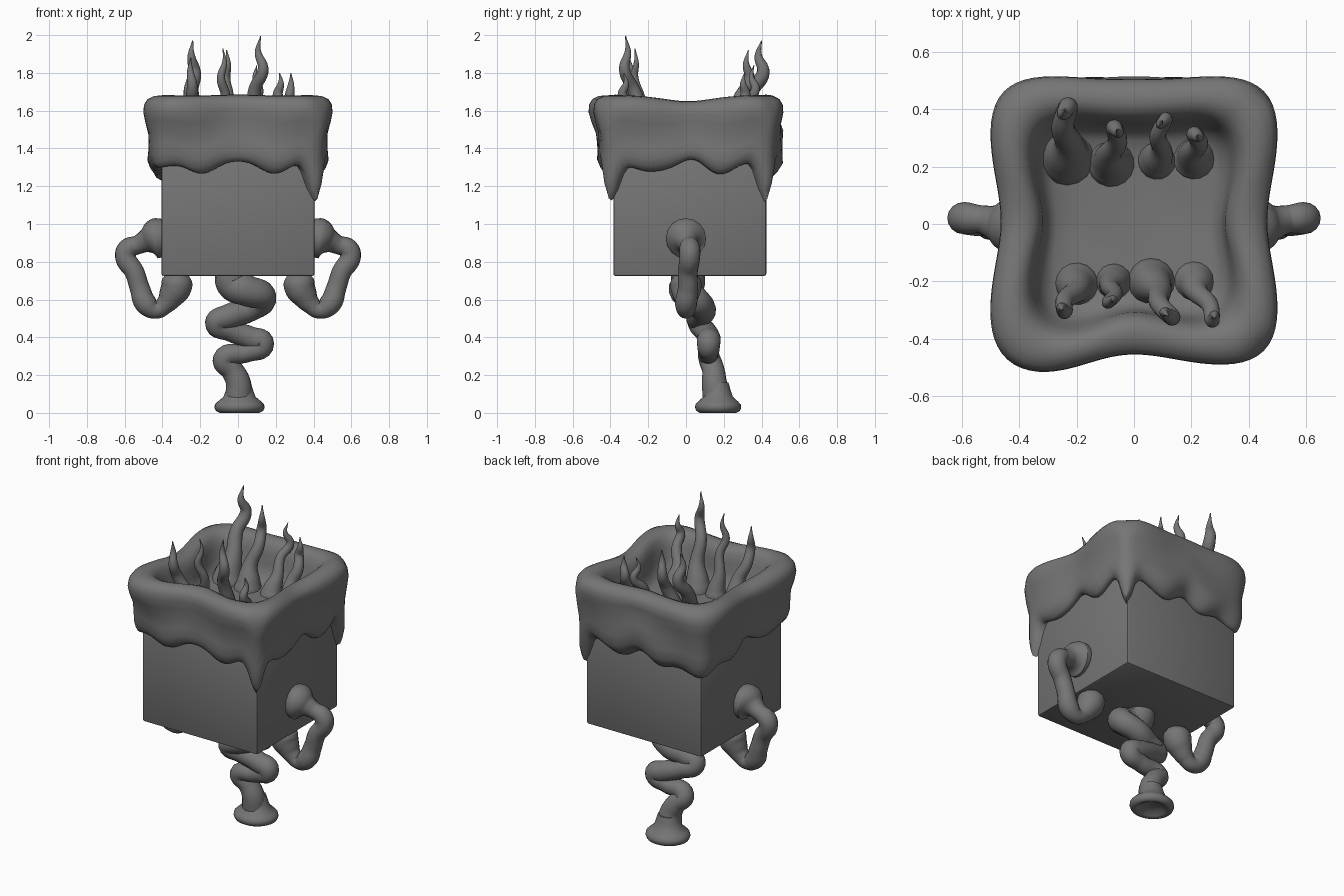
import bpy, bmesh
from math import sin, cos, pi, exp, atan2

cube = bpy.data.objects.get("Cube")
if cube:
    bpy.data.objects.remove(cube, do_unlink=True)

grey = bpy.data.materials.new("dark_grey")
grey.use_nodes = True
grey.diffuse_color = (0.18, 0.18, 0.18, 1)
grey.node_tree.nodes["Principled BSDF"].inputs["Base Color"].default_value = (0.18, 0.18, 0.18, 1)


def smooth(obj, angle):
    bpy.ops.object.select_all(action='DESELECT')
    obj.select_set(True)
    bpy.context.view_layer.objects.active = obj
    if obj.type == 'CURVE':
        bpy.ops.object.convert(target='MESH')
    bpy.ops.object.shade_smooth_by_angle(angle=angle * pi / 180)


def finish(name, bm, angle=40):
    bmesh.ops.recalc_face_normals(bm, faces=bm.faces)
    mesh = bpy.data.meshes.new(name)
    bm.to_mesh(mesh)
    bm.free()
    obj = bpy.data.objects.new(name, mesh)
    bpy.context.collection.objects.link(obj)
    mesh.materials.append(grey)
    smooth(obj, angle)


def tube(name, path, side=1):
    """Round tube through (x, y, z, radius) points."""
    curve = bpy.data.curves.new(name, 'CURVE')
    curve.dimensions = '3D'
    curve.bevel_depth = 1
    curve.bevel_resolution = 6
    curve.resolution_u = 8
    curve.use_fill_caps = True
    spline = curve.splines.new('BEZIER')
    spline.radius_interpolation = 'CARDINAL'
    spline.bezier_points.add(len(path) - 1)
    for p, (x, y, z, r) in zip(spline.bezier_points, path):
        p.co = (x * side, y, z)
        p.radius = r
        p.handle_left_type = p.handle_right_type = 'AUTO'
    curve.materials.append(grey)
    obj = bpy.data.objects.new(name, curve)
    bpy.context.collection.objects.link(obj)
    smooth(obj, 60)


# Box body
bm = bmesh.new()
bmesh.ops.create_cube(bm, size=1)
for v in bm.verts:
    v.co = (v.co.x * 0.81, v.co.y * 0.81 + 0.02, 1.05 + v.co.z * 0.65)
bmesh.ops.bevel(bm, geom=bm.edges[:], offset=0.012, segments=2, affect='EDGES', profile=0.5)
finish("box_body", bm)


# Melted collar: lofted rounded-square rings with a dripping lower edge
def bump(t, centre, width):
    d = atan2(sin(t - centre), cos(t - centre))
    return exp(-(d / width) ** 2)


# (angle in quarter turns, drop, width) of the drips near the corners
DRIPS = [(-0.5, 0.22, 0.085), (0.5, 0.21, 0.075), (1.5, 0.1, 0.2), (-1.5, 0.045, 0.14)]
BACK = pi / 2


def lower_edge(t):
    z = 1.305 + 0.034 * cos(t * 8) + 0.008 * sin(t * 13)
    z -= 0.045 * bump(t, BACK, 0.5)
    return z - sum(d * bump(t, q * pi / 2, w) for q, d, w in DRIPS)


# (half width, squareness, blend from lower edge to rim, corner swell)
RINGS = [(0.385, 16, 0.06, 0), (0.425, 14, 0, 0), (0.442, 13, 0.02, 0), (0.455, 11, 0.08, 0),
         (0.463, 10, 0.18, 0.1), (0.465, 9, 0.32, 0.25), (0.472, 7, 0.5, 0.5), (0.488, 6, 0.65, 0.8),
         (0.499, 5.3, 0.78, 1), (0.497, 5, 0.88, 1), (0.48, 5, 0.95, 1), (0.449, 5, 0.99, 1),
         (0.415, 5, 1, 1), (0.385, 5, 0.97, 1), (0.362, 5, 0.9, 1), (0.348, 5, 0.78, 0.9),
         (0.336, 5, 0.62, 0.7), (0.318, 5, 0.46, 0.5), (0.28, 5, 0.38, 0.3), (0.2, 4, 0.36, 0.1)]
COUNT = 144
bm = bmesh.new()
loops = []
for half, n, blend, swell in RINGS:
    loop = []
    for i in range(COUNT):
        t = 2 * pi * i / COUNT
        c, s = cos(t), sin(t)
        corner = sin(2 * t) ** 2
        r = half / (abs(c) ** n + abs(s) ** n) ** (1 / n)
        r += swell * (0.055 * corner - 0.034 + 0.03 * bump(t, BACK, 0.4))
        r += swell * 0.03 * bump(t, -2.12, 0.25)
        if swell < 0.6 and half > 0.43:
            # Sagging bulges just above the lower edge
            r += 0.035 * bump(t, BACK, 0.55) * min(1, blend * 6)
            r += 0.018 * bump(blend, 0.2, 0.15) * (1 - cos(t * 8)) / 2
        rim = 1.65 + 0.032 * corner + 0.035 * s * s * (1 - corner)
        low = lower_edge(t) if half > 0.38 else 1.3
        loop.append(bm.verts.new((r * c, r * s + 0.01, low + (rim - low) * blend)))
    loops.append(loop)
for a, b in zip(loops, loops[1:]):
    for i in range(COUNT):
        j = (i + 1) % COUNT
        bm.faces.new((a[i], a[j], b[j], b[i]))
bm.faces.new(loops[-1])
finish("melted_collar", bm, 70)

# Tentacles rising from the hollow: base x, base y, tip x, tip y, tip z, base width
TENTACLES = [(-0.235, 0.23, -0.24, 0.40, 1.97, 0.1), (-0.08, 0.21, -0.06, 0.33, 1.92, 0.085),
             (0.08, 0.22, 0.1, 0.36, 1.84, 0.07), (0.21, 0.23, 0.22, 0.31, 1.8, 0.08),
             (-0.2, -0.21, -0.25, -0.3, 1.88, 0.08), (-0.07, -0.2, -0.08, -0.27, 1.93, 0.065),
             (0.06, -0.2, 0.12, -0.32, 1.995, 0.085), (0.21, -0.2, 0.28, -0.33, 1.8, 0.075)]
# (fraction of height, fraction of lean, sideways sway, relative width)
STEPS = [(0, 0, 0, 1), (0.1, 0.06, 0, 0.85), (0.3, 0.28, 0.01, 0.52), (0.52, 0.65, -0.01, 0.4),
         (0.7, 1.05, 0.01, 0.34), (0.86, 0.9, -0.008, 0.2), (1, 1, 0, 0.03)]
for i, (bx, by, tx, ty, tz, w) in enumerate(TENTACLES):
    sign = (-1) ** i
    tube(f"tentacle_{i + 1}", [(bx + (tx - bx) * l + sway * sign, by + (ty - by) * l,
                                1.41 + (tz - 1.41) * h, w * k) for h, l, sway, k in STEPS])

# Arms with a flared shoulder and a cupped hand pointing up
ARM = [(0.38, 0, 0.925, 0.095), (0.42, 0, 0.925, 0.105), (0.45, 0, 0.922, 0.1),
       (0.485, 0.005, 0.91, 0.066), (0.53, 0.015, 0.89, 0.05), (0.58, 0.02, 0.87, 0.055),
       (0.596, 0.02, 0.83, 0.055), (0.548, 0.01, 0.745, 0.052), (0.52, 0.01, 0.66, 0.053),
       (0.485, 0, 0.575, 0.058), (0.43, 0, 0.545, 0.046), (0.385, 0, 0.575, 0.052),
       (0.352, 0, 0.62, 0.07), (0.328, 0, 0.665, 0.082), (0.322, 0, 0.705, 0.078),
       (0.32, 0, 0.73, 0.06)]
for side, name in ((1, "left_arm"), (-1, "right_arm")):
    tube(name, ARM, side)

# Springy leg ending in a wide foot
LEG = [(-0.03, 0.01, 0.75, 0.09), (-0.025, 0.01, 0.685, 0.09), (0.04, -0.005, 0.65, 0.085),
       (0.13, 0.04, 0.61, 0.074), (0.06, 0.09, 0.55, 0.068), (-0.05, 0.07, 0.51, 0.066),
       (-0.115, 0.07, 0.475, 0.06), (-0.04, 0.1, 0.435, 0.058), (0.07, 0.12, 0.395, 0.062),
       (0.13, 0.12, 0.365, 0.062), (0.05, 0.12, 0.32, 0.052), (-0.075, 0.125, 0.285, 0.058),
       (-0.03, 0.145, 0.225, 0.06), (0.0, 0.15, 0.165, 0.066), (0.005, 0.16, 0.08, 0.072)]
tube("spring_leg", LEG)

PROFILE = [(0.06, 0.16), (0.072, 0.12), (0.085, 0.085), (0.115, 0.06), (0.13, 0.045),
           (0.133, 0.028), (0.125, 0.01), (0.105, 0), (0.085, 0.01), (0.06, 0.03)]
bm = bmesh.new()
rings = [[bm.verts.new((0.008 + r * cos(2 * pi * i / 32), 0.17 + 0.92 * r * sin(2 * pi * i / 32), z))
          for i in range(32)] for r, z in PROFILE]
for a, b in zip(rings, rings[1:]):
    for i in range(32):
        bm.faces.new((a[i], a[i - 1], b[i - 1], b[i]))
bm.faces.new(rings[0])
bm.faces.new(rings[-1])
finish("foot", bm, 60)
